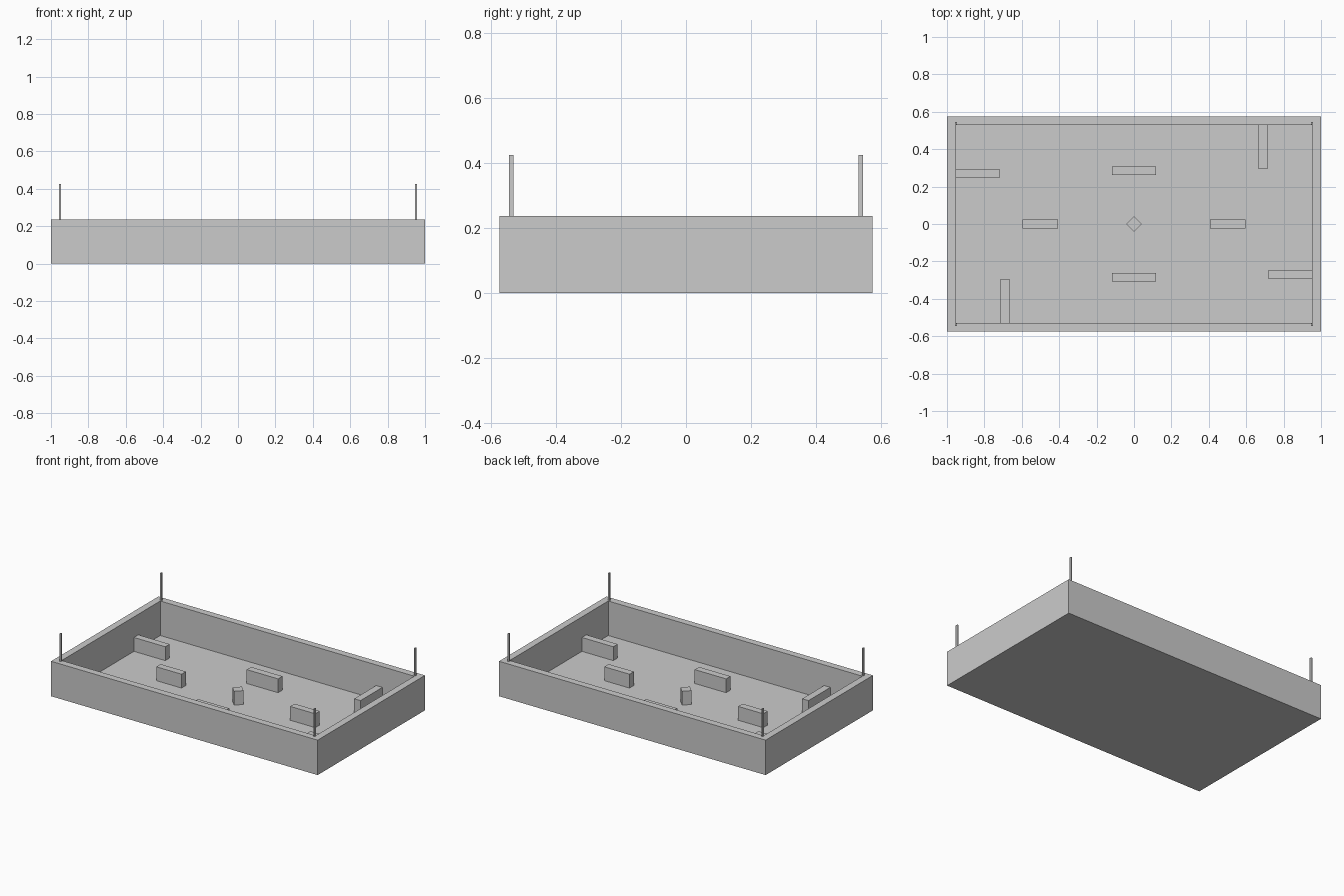
import bpy
from math import pi

if "Cube" in bpy.data.objects:
    bpy.data.objects.remove(bpy.data.objects["Cube"])

FLOOR = 0.003      # floor slab thickness
TOP = 0.237        # top of the walls
OX, OY = 1.0, 0.575    # outer half sizes
IX, IY = 0.953, 0.528  # inner half sizes


def box(name, x, y, z0, sx, sy, z1, rot=0.0):
    """Box centred on x, y, reaching from z0 to z1."""
    bpy.ops.mesh.primitive_cube_add(size=1, location=(x, y, (z0 + z1) / 2))
    ob = bpy.context.object
    ob.name = name
    ob.scale = (sx, sy, z1 - z0)
    bpy.ops.object.transform_apply(location=False, rotation=False, scale=True)
    ob.rotation_euler.z = rot
    return ob


# Floor slab
box("floor", 0, 0, 0, 2 * OX, 2 * OY, FLOOR)

# The arena has half-turn symmetry: every other part comes in pairs
BLOCK = 0.097
for s, side in ((1, "a"), (-1, "b")):
    # Perimeter walls
    box(f"long_wall_{side}", 0, s * (OY + IY) / 2, FLOOR, 2 * OX, OY - IY, TOP)
    box(f"end_wall_{side}", s * (OX + IX) / 2, 0, FLOOR, OX - IX, 2 * IY, TOP)
    # Barriers joined to the walls
    box(f"end_barrier_{side}", -s * 0.8355, s * 0.27, FLOOR, 0.235, 0.047, BLOCK)
    box(f"side_barrier_{side}", s * 0.69, s * 0.4105, FLOOR, 0.047, 0.235, BLOCK)
    # Free-standing barriers
    box(f"mid_barrier_{side}", 0, s * 0.285, FLOOR, 0.235, 0.047, BLOCK)
    box(f"inner_barrier_{side}", s * 0.502, 0, FLOOR, 0.189, 0.047, BLOCK)
    # Corner posts on the wall tops
    for t, end in ((1, "right"), (-1, "left")):
        box(f"post_{side}_{end}", t * 0.952, s * 0.538, TOP, 0.009, 0.014, 0.425)

# Diamond-turned centre block
box("centre_block", 0, 0, FLOOR, 0.059, 0.059, BLOCK, pi / 4)
